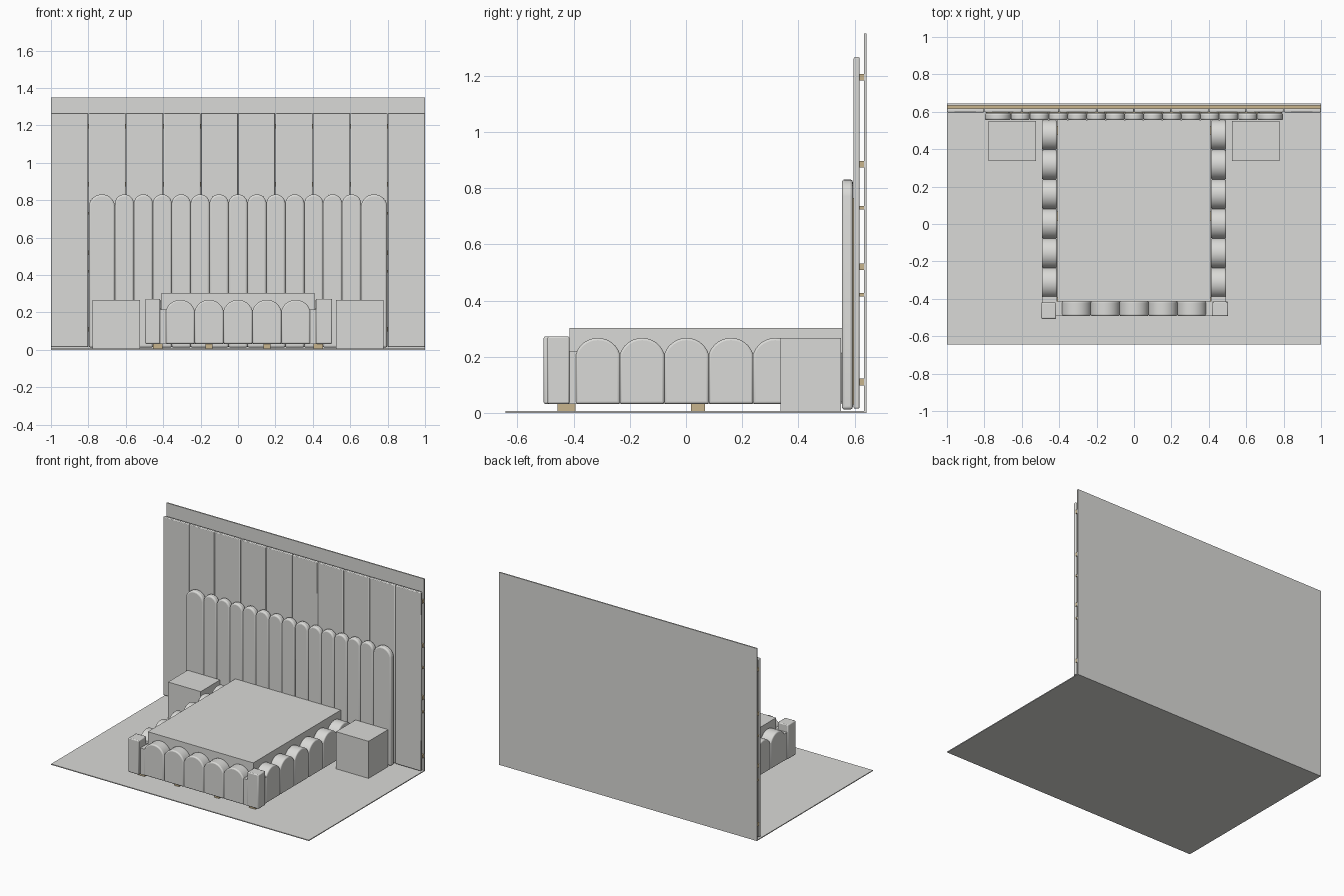
import bpy, bmesh, math

if "Cube" in bpy.data.objects:
    bpy.data.objects.remove(bpy.data.objects["Cube"])


def material(name, rgb):
    m = bpy.data.materials.new(name)
    m.diffuse_color = (*rgb, 1)
    m.use_nodes = True
    m.node_tree.nodes["Principled BSDF"].inputs["Base Color"].default_value = m.diffuse_color
    return m


GREY = material("light_grey", (0.7, 0.7, 0.68))
WOOD = material("pale_wood", (0.58, 0.46, 0.27))


def finish(bm, name, mat, bevel=0, segments=2):
    bmesh.ops.recalc_face_normals(bm, faces=bm.faces)
    mesh = bpy.data.meshes.new(name)
    bm.to_mesh(mesh)
    bm.free()
    mesh.materials.append(mat)
    ob = bpy.data.objects.new(name, mesh)
    bpy.context.collection.objects.link(ob)
    if bevel:
        mod = ob.modifiers.new("soft_edges", "BEVEL")
        mod.width = bevel
        mod.segments = segments
        mod.limit_method = "ANGLE"
        mod.angle_limit = math.radians(40)
        bpy.context.view_layer.objects.active = ob
        ob.select_set(True)
        bpy.ops.object.shade_smooth_by_angle(angle=math.radians(35))
        ob.select_set(False)
    return ob


def box(name, x, y, z, mat=GREY, bevel=0):
    bm = bmesh.new()
    bmesh.ops.create_cube(bm, size=1)
    for v in bm.verts:
        v.co = [(r[0] + r[1]) / 2 + c * (r[1] - r[0])
                for r, c in zip((x, y, z), v.co)]
    return finish(bm, name, mat, bevel)


def arched_pad(name, u, z, rise, depth, along="x", bevel=0.008):
    """Upright pad with a domed top; u is its span along the given axis."""
    mid, half = (u[0] + u[1]) / 2, (u[1] - u[0]) / 2
    radius = (half * half + rise * rise) / (2 * rise)
    sweep = math.asin(min(1, half / radius))
    outline = [(u[0], z[0]), (u[1], z[0])]
    for i in range(13):
        a = sweep * (1 - i / 6)
        outline.append((mid + radius * math.sin(a),
                        z[1] - radius + radius * math.cos(a)))
    bm = bmesh.new()
    place = (lambda p, d: (p[0], d, p[1])) if along == "x" else (lambda p, d: (d, p[0], p[1]))
    face = bm.faces.new([bm.verts.new(place(p, depth[0])) for p in outline])
    new = bmesh.ops.extrude_face_region(bm, geom=[face])["geom"]
    step = depth[1] - depth[0]
    move = (0, step, 0) if along == "x" else (step, 0, 0)
    bmesh.ops.translate(bm, vec=move, verts=[g for g in new if isinstance(g, bmesh.types.BMVert)])
    return finish(bm, name, GREY, bevel, 3)


# Floor and back wall
box("floor", (-1, 1), (-0.643, 0.643), (0, 0.006))
box("back_wall", (-1, 1), (0.634, 0.643), (0, 1.35))

# Tall wall panels on horizontal battens
for i in range(10):
    x = -1 + 0.2 * i
    box("wall_panel", (x + 0.001, x + 0.199), (0.597, 0.618), (0.015, 1.267), GREY, 0.005)
for z, h in ((0.11, 0.024), (0.42, 0.012), (0.52, 0.024),
             (0.73, 0.012), (0.885, 0.024), (1.195, 0.024)):
    box("wall_batten", (-0.999, 0.999), (0.617, 0.635), (z - h / 2, z + h / 2), WOOD)

# Headboard: thin backing, thirteen narrow pads and a wide one at each end
box("headboard_backing", (-0.79, 0.79), (0.59, 0.598), (0.03, 0.765), WOOD)
step = 1.316 / 13
for i in range(13):
    x = -0.658 + step * i
    arched_pad("headboard_pad", (x, x + step), (0.012, 0.831), 0.044,
               (0.555, 0.594), "x", 0.01)
for u in ((-0.797, -0.658), (0.658, 0.797)):
    arched_pad("headboard_end_pad", u, (0.012, 0.831), 0.06, (0.555, 0.594), "x", 0.01)

# Mattress
box("mattress", (-0.409, 0.409), (-0.415, 0.556), (0.032, 0.303))

# Padded side and foot rails
for s in (-1, 1):
    for i in range(6):
        y = -0.393 + 0.158 * i
        arched_pad("side_rail_pad", (y, y + 0.158), (0.032, 0.267), 0.057,
                   sorted((s * 0.411, s * 0.493)), "y")
for i in range(5):
    x = -0.386 + 0.1544 * i
    arched_pad("foot_rail_pad", (x, x + 0.1544), (0.032, 0.267), 0.057, (-0.492, -0.412))

# Corner posts, with filler blocks closing the rail ends
box("left_corner_post", (-0.497, -0.416), (-0.507, -0.42), (0.032, 0.272), GREY, 0.006)
box("right_corner_post", (0.416, 0.503), (-0.493, -0.415), (0.032, 0.272), GREY, 0.006)
for s in (-1, 1):
    box("foot_rail_filler", sorted((s * 0.38, s * 0.42)), (-0.488, -0.415), (0.032, 0.215))
    box("side_rail_filler", sorted((s * 0.413, s * 0.49)), (-0.425, -0.388), (0.032, 0.22))

# Bed feet
for y in (-0.426, 0.042, 0.5):
    for x, w in ((-0.43, 0.025), (-0.155, 0.018), (0.155, 0.018), (0.43, 0.025)):
        d = 0.032 if y < 0 else 0.025
        box("bed_foot", (x - w, x + w), (y - d, y + d), (0.006, 0.033), WOOD)

# Nightstands
for s in (-1, 1):
    box("nightstand", sorted((s * 0.525, s * 0.778)), (0.336, 0.552), (0.006, 0.266))
